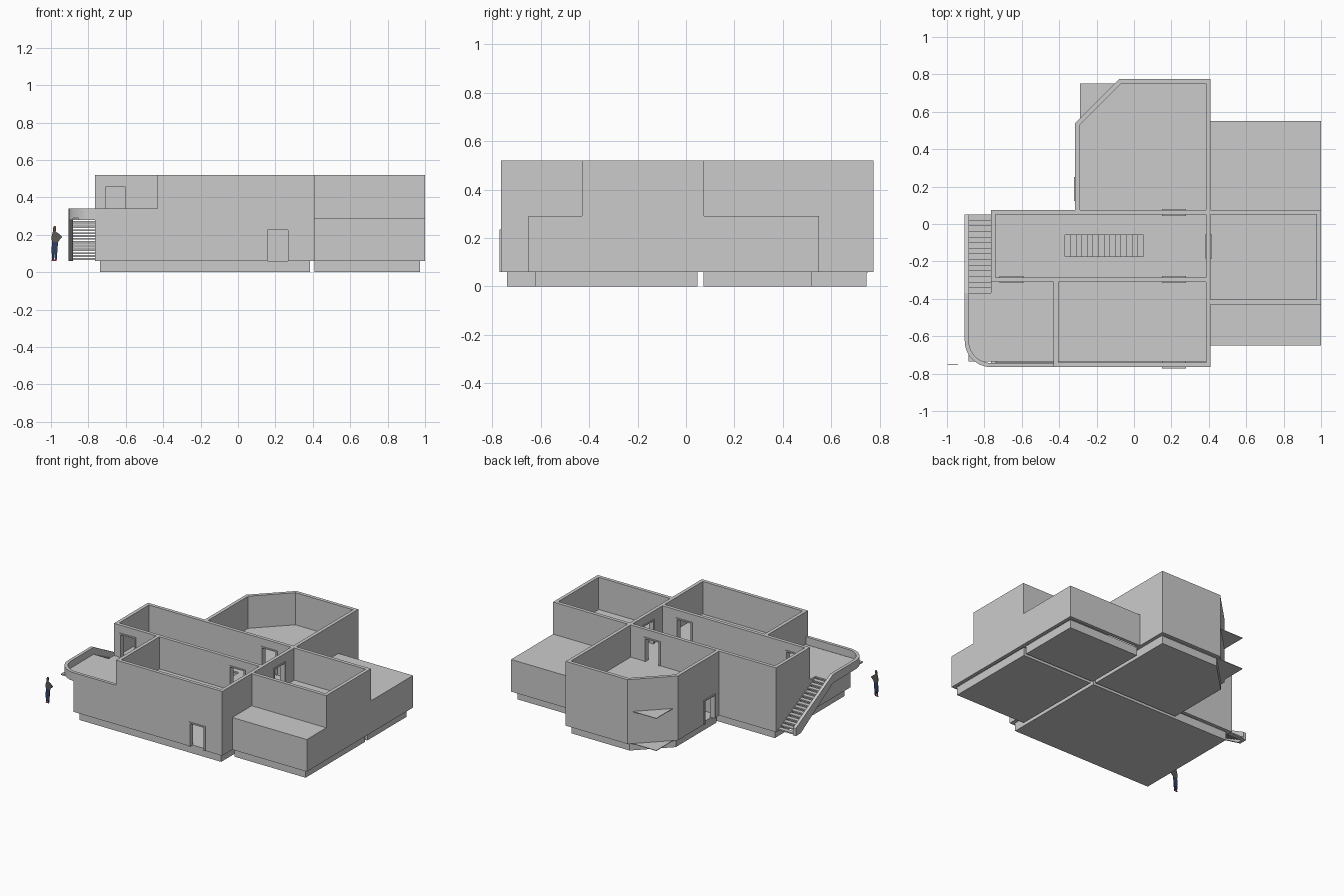
import bpy, bmesh, math

if "Cube" in bpy.data.objects:
    bpy.data.objects.remove(bpy.data.objects["Cube"])

AX = {'z': lambda u, v, w: (u, v, w), 'x': lambda u, v, w: (w, u, v), 'y': lambda u, v, w: (u, w, v)}


def finish(name, bm):
    bmesh.ops.recalc_face_normals(bm, faces=bm.faces)
    me = bpy.data.meshes.new(name)
    bm.to_mesh(me)
    bm.free()
    ob = bpy.data.objects.new(name, me)
    bpy.context.collection.objects.link(ob)
    return ob


def prism(name, pts, a, b, axis='z', hole=None):
    """Extrude a 2D outline from a to b along an axis, optionally with a matching hole."""
    bm = bmesh.new()
    f, n = AX[axis], len(pts)
    rings = [[bm.verts.new(f(u, v, w)) for u, v in loop]
             for loop in ([pts, hole] if hole else [pts]) for w in (a, b)]
    pairs = [(0, 1)]
    if hole:
        pairs = [(0, 1), (2, 3), (0, 2), (1, 3)]
    else:
        bm.faces.new(rings[0])
        bm.faces.new(rings[1])
    for p, q in pairs:
        for i in range(n):
            j = (i + 1) % n
            bm.faces.new((rings[p][i], rings[p][j], rings[q][j], rings[q][i]))
    return finish(name, bm)


def rect(x0, x1, y0, y1):
    return [(x0, y0), (x1, y0), (x1, y1), (x0, y1)]


def box(name, x0, x1, y0, y1, z0, z1):
    return prism(name, rect(x0, x1, y0, y1), z0, z1)


T = 0.025                       # wall thickness
G, L, F, H = 0.06, 0.28, 0.29, 0.52   # ground, lower wall top, upper floor, wall top


def front_u(x0, x1, y):         # U of walls open towards the hall, facing the front
    return [(x0, -.31), (x0, y), (x1, y), (x1, -.31),
            (x1 - T, -.31), (x1 - T, y + T), (x0 + T, y + T), (x0 + T, -.31)]


def side_u(y0, y1):             # U of walls of the right wing
    return [(.41, y0), (1, y0), (1, y1), (.41, y1),
            (.41, y1 - T), (1 - T, y1 - T), (1 - T, y0 + T), (.41, y0 + T)]


# foundation blocks
box("base_front_left", -.737, .385, -.74, .048, 0, G)
box("base_front_right", .41, .973, -.625, .048, 0, G)
box("base_back_right", .41, .973, .072, .518, 0, G)
prism("base_back_left", [(.385, .072), (.385, .745), (-.075, .745), (-.29, .53), (-.29, .072)], 0, G - .004)

# walls
hall = prism("hall_walls", rect(-.765, .41, -.31, .075), G, H,
             hole=rect(-.74, .385, -.285, .05))
back = prism("back_room_walls",
             [(.41, .075), (.41, .775), (-.08, .775), (-.315, .54), (-.315, .075),
              (-.29, .075), (-.29, .53), (-.07, .75), (.385, .75), (.385, .075)], G, H)
front_low = prism("front_room_lower_walls", front_u(-.765, .41, -.765), G, L)
prism("front_room_upper_walls", front_u(-.43, .41, -.765), L, H)
prism("right_wing_lower_walls", side_u(-.65, .55), G, L)
prism("right_wing_upper_walls", side_u(-.43, .075), F, H)
box("right_wing_partition", .41, .975, .05, .075, G, L)

# floors and flat roof
box("right_wing_roof", .41, 1, -.65, .55, L, F)
box("back_room_ground_floor", -.29, .385, .072, .75, G - .004, G)
box("back_room_upper_floor", -.29, .385, .075, .75, F - .004, F)
prism("hall_upper_floor", rect(-.74, .385, -.285, .05), L, F, hole=rect(-.37, .05, -.175, -.06))
prism("terrace_and_front_floor", [(-.885, -.735), (.385, -.735), (.385, -.31), (-.765, -.31),
                                  (-.765, -.37), (-.885, -.37)], L, F)


# doorways: cut the opening, then add a frame
def door(name, wall, cx, cy, z, axis):
    o, h, d = .054, .165, .03
    if axis == 'y':
        cutter = box("cutter", cx - o, cx + o, cy - d, cy + d, z, z + h)
    else:
        cutter = box("cutter", cx - d, cx + d, cy - o, cy + o, z, z + h)
    cutter.hide_render = True
    mod = wall.modifiers.new("opening", 'BOOLEAN')
    mod.operation, mod.solver, mod.object = 'DIFFERENCE', 'EXACT', cutter
    bpy.context.view_layer.objects.active = wall
    bpy.ops.object.modifier_apply(modifier=mod.name)
    bpy.data.objects.remove(cutter, do_unlink=True)
    c, w = (cx, cy) if axis == 'y' else (cy, cx)
    u = o + .01
    pts = [(c - u, z), (c - u, z + h + .009), (c + u, z + h + .009), (c + u, z),
           (c + o, z), (c + o, z + h), (c - o, z + h), (c - o, z)]
    prism(name, pts, w - .019, w + .019, axis)


door("front_door_frame", front_low, .213, -.7525, G, 'y')
door("back_room_outer_door_frame", back, -.3025, .187, G, 'x')
for level, z in (("lower", G), ("upper", F)):
    door(level + "_front_room_door_frame", hall, .213, -.2975, z, 'y')
    door(level + "_back_room_door_frame", hall, .213, .0625, z, 'y')
    door(level + "_right_wing_door_frame", hall, .3975, -.12, z, 'x')
door("terrace_door_frame", hall, -.655, -.2975, F, 'y')


# terrace parapet with rounded corner
def arc(r):
    return [(-.765 - r * math.sin(t), -.625 - r * math.cos(t))
            for t in (math.pi / 2 * i / 12 for i in range(13))]


outer = [(-.43, -.765)] + arc(.14) + [(-.905, -.37)]
inner = [(-.43, -.743)] + arc(.118) + [(-.883, -.37)]
prism("terrace_parapet", outer + inner[::-1], L, .34)

# sloped side of the outer stair
prism("outer_stair_side", [(-.37, .34), (-.37, L), (-.005, G), (.05, G), (.05, .115)],
      -.905, -.883, 'x')

# stair treads
STEPS = 14
for i in range(STEPS):
    z = F - (i + 1) * (F - G) / (STEPS + 1)
    y = -.37 + .03 * i
    box("outer_stair_tread", -.885, -.765, y, y + .031, z - .009, z)
    x = .05 - .03 * i
    box("inner_stair_tread", x - .031, x, -.175, -.06, z - .009, z)


# flat scale figure
def cutout(name, pts, colour):
    ob = prism(name, [(-1 + u, G + v) for u, v in pts], -.752, -.749, 'y')
    m = bpy.data.materials.new(name)
    m.diffuse_color = (*colour, 1)
    m.use_nodes = True
    m.node_tree.nodes["Principled BSDF"].inputs["Base Color"].default_value = m.diffuse_color
    ob.data.materials.append(m)


cutout("figure_shoes", [(.002, 0), (.030, 0), (.028, .009), (.006, .009)], (.45, .06, .08))
cutout("figure_trousers", [(.006, .008), (.003, .06), (.006, .1), (.038, .1), (.034, .05),
                           (.031, .008), (.021, .008), (.018, .04), (.016, .008)], (.03, .05, .13))
cutout("figure_shirt", [(.005, .1), (.003, .13), (.010, .155), (.024, .158), (.042, .146),
                        (.060, .128), (.042, .108), (.038, .098)], (.11, .10, .09))
cutout("figure_head", [(.012, .155), (.010, .17), (.014, .185), (.022, .187), (.028, .18),
                       (.028, .166), (.024, .155)], (.12, .07, .05))
